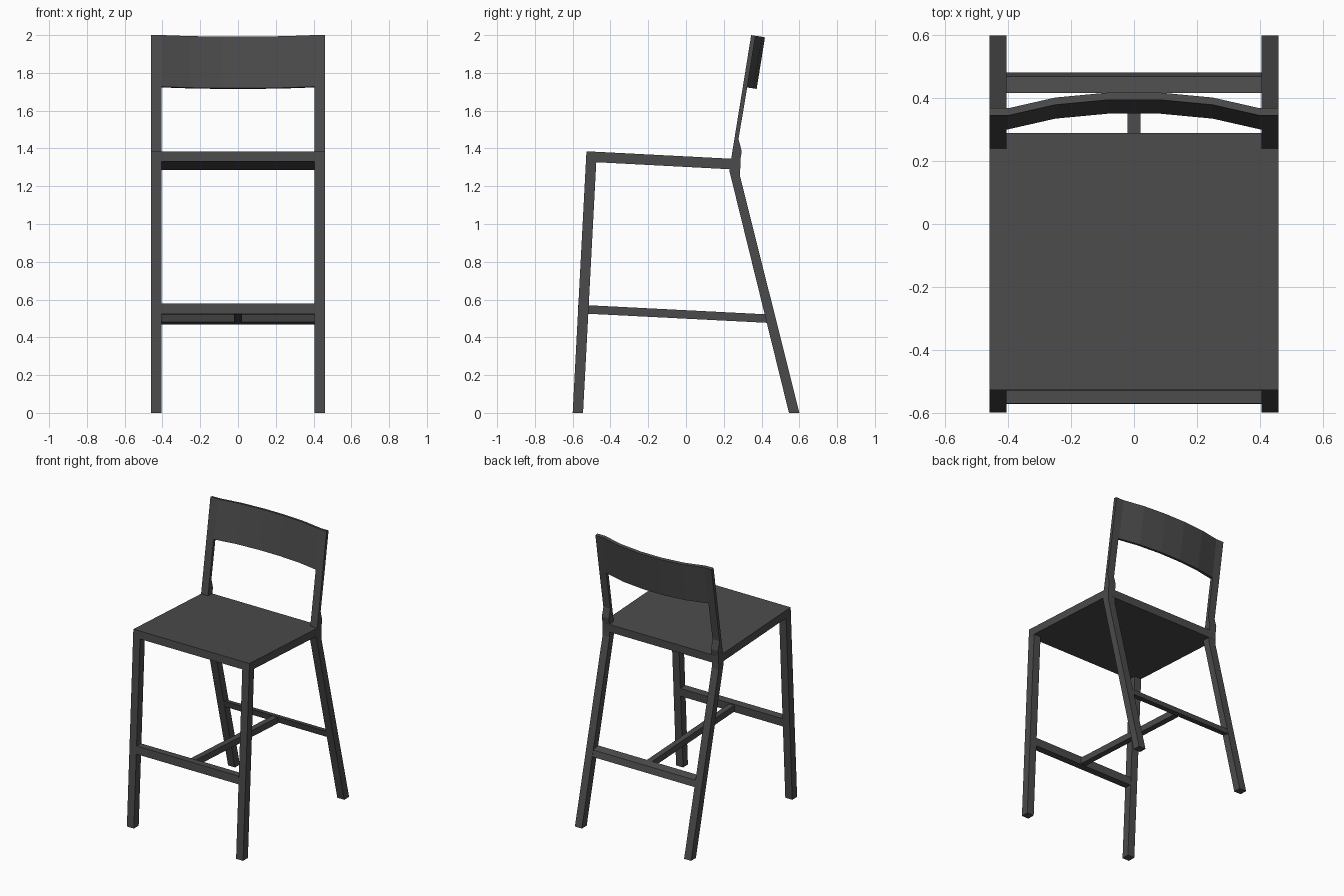
import bpy
import bmesh

# Remove the default cube
cube = bpy.data.objects.get("Cube")
if cube:
    bpy.data.objects.remove(cube, do_unlink=True)

# Single dark charcoal finish
COLOUR = (0.07, 0.07, 0.07, 1)
mat = bpy.data.materials.new("charcoal")
mat.use_nodes = True
mat.diffuse_color = COLOUR
bsdf = next(n for n in mat.node_tree.nodes if n.type == 'BSDF_PRINCIPLED')
bsdf.inputs["Base Color"].default_value = COLOUR
bsdf.inputs["Roughness"].default_value = 0.6


def loft(name, rings):
    """Skin a row of matching closed rings and cap both ends."""
    bm = bmesh.new()
    loops = [[bm.verts.new(p) for p in ring] for ring in rings]
    for a, b in zip(loops, loops[1:]):
        for i in range(len(a)):
            j = (i + 1) % len(a)
            bm.faces.new((a[i], a[j], b[j], b[i]))
    bm.faces.new(loops[0])
    bm.faces.new(loops[-1])
    bmesh.ops.recalc_face_normals(bm, faces=bm.faces)
    mesh = bpy.data.meshes.new(name)
    bm.to_mesh(mesh)
    bm.free()
    mesh.materials.append(mat)
    obj = bpy.data.objects.new(name, mesh)
    bpy.context.collection.objects.link(obj)
    return obj


def extrude_x(name, profile, x0, x1):
    """Extrude a (y, z) side profile between two x positions."""
    return loft(name, [[(x, y, z) for y, z in profile] for x in (x0, x1)])


HALF, INNER = 0.46, 0.405

# Side profiles of the legs; the rear one bends at the seat into a thin upright
front_leg = [(-0.6, 0), (-0.545, 0), (-0.475, 1.327), (-0.53, 1.33)]
rear_leg = [(0.545, 0), (0.6, 0), (0.287, 1.25), (0.285, 1.32), (0.295, 1.385),
            (0.278, 1.45), (0.324, 1.723), (0.301, 1.727), (0.24, 1.35), (0.23, 1.28)]
for side, s in (("left", 1), ("right", -1)):
    extrude_x("front_leg_" + side, front_leg, s * INNER, s * HALF)
    extrude_x("rear_leg_" + side, rear_leg, s * INNER, s * HALF)

# Slightly sloping seat slab
extrude_x("seat", [(-0.53, 1.33), (-0.527, 1.385), (0.289, 1.343), (0.287, 1.287)],
          -HALF, HALF)

# Stretchers, tilted with the legs they join
extrude_x("front_stretcher",
          [(-0.573, 0.523), (-0.57, 0.58), (-0.516, 0.577), (-0.519, 0.52)], -INNER, INNER)
extrude_x("rear_stretcher",
          [(0.428, 0.48), (0.416, 0.525), (0.469, 0.512), (0.481, 0.468)], -INNER, INNER)
extrude_x("centre_stretcher",
          [(-0.52, 0.525), (-0.52, 0.57), (0.422, 0.522), (0.428, 0.477)], -0.021, 0.021)

# Leaning backrest, bowed towards the rear
section = [(0.301, 1.727), (0.345, 2.0), (0.368, 1.996), (0.324, 1.723)]
half_bow = [(0.08, 0.05), (0.25, 0.034), (0.4, 0.0), (HALF, 0.0)]
bow = [(-x, d) for x, d in reversed(half_bow)] + half_bow
loft("backrest", [[(x, y + d, z - 0.16 * d) for y, z in section] for x, d in bow])
